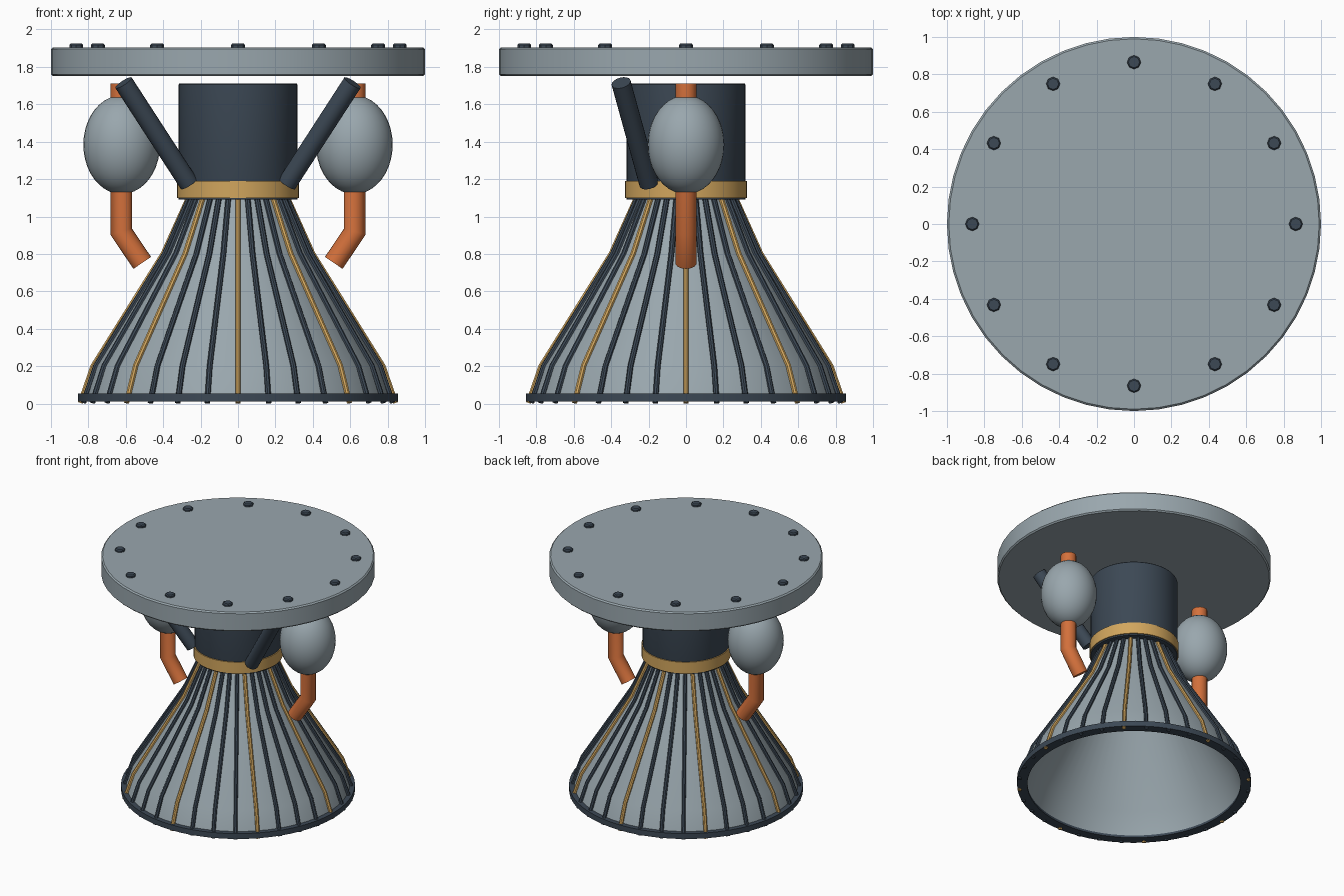
import bpy, bmesh, math
from mathutils import Vector

if "Cube" in bpy.data.objects:
    bpy.data.objects.remove(bpy.data.objects["Cube"])


def material(name, rgb):
    m = bpy.data.materials.new(name)
    m.diffuse_color = (*rgb, 1)
    m.use_nodes = True
    m.node_tree.nodes["Principled BSDF"].inputs["Base Color"].default_value = m.diffuse_color
    return m


GREY = material("pale_grey", (0.32, 0.385, 0.42))
DARK = material("dark_slate", (0.045, 0.065, 0.09))
GOLD = material("gold", (0.64, 0.38, 0.11))
ORANGE = material("copper_orange", (0.66, 0.165, 0.045))


def finish(name, bm, mat, angle=35):
    bmesh.ops.recalc_face_normals(bm, faces=bm.faces)
    mesh = bpy.data.meshes.new(name)
    bm.to_mesh(mesh)
    bm.free()
    mesh.materials.append(mat)
    obj = bpy.data.objects.new(name, mesh)
    bpy.context.collection.objects.link(obj)
    bpy.ops.object.select_all(action='DESELECT')
    obj.select_set(True)
    bpy.context.view_layer.objects.active = obj
    bpy.ops.object.shade_smooth_by_angle(angle=math.radians(angle))
    return obj


def lathe(name, profile, mat, sides=48, closed=False, at=(0, 0)):
    """Revolve (radius, z) points; closed makes a hollow ring, otherwise the ends are capped."""
    bm = bmesh.new()
    loops = []
    for r, z in profile:
        loops.append([bm.verts.new((at[0] + r * math.cos(2 * math.pi * i / sides),
                                    at[1] + r * math.sin(2 * math.pi * i / sides), z))
                      for i in range(sides)])
    pairs = list(zip(loops, loops[1:])) + ([(loops[-1], loops[0])] if closed else [])
    for a, b in pairs:
        for i in range(sides):
            j = (i + 1) % sides
            bm.faces.new((a[i], a[j], b[j], b[i]))
    if not closed:
        bm.faces.new(loops[0])
        bm.faces.new(loops[-1])
    return finish(name, bm, mat)


def tube(name, points, radius, mat, sides=20, phase=0.0):
    """Sweep a round section along points, mitred at the bends."""
    bm = bmesh.new()
    pts = [Vector(p) for p in points]
    dirs = [(b - a).normalized() for a, b in zip(pts, pts[1:])]
    side = dirs[0].cross(Vector((0.3, 1, 0.1)) if len(pts) == 2 else dirs[0].cross(dirs[1])).normalized()
    up = side.cross(dirs[0]).normalized()
    ring = [pts[0] + radius * (math.cos(a) * side + math.sin(a) * up)
            for a in (phase + 2 * math.pi * i / sides for i in range(sides))]
    loops = []
    for k, p in enumerate(pts):
        if k:
            d = dirs[k - 1]
            n = (d + dirs[k]).normalized() if k < len(dirs) else d
            ring = [v + d * ((p - v).dot(n) / d.dot(n)) for v in ring]
        loops.append([bm.verts.new(v) for v in ring])
    for a, b in zip(loops, loops[1:]):
        for i in range(sides):
            j = (i + 1) % sides
            bm.faces.new((a[i], a[j], b[j], b[i]))
    bm.faces.new(loops[0])
    bm.faces.new(loops[-1])
    return finish(name, bm, mat)


# Mounting plate with a ring of bolts
lathe("mounting_plate", [(0.99, 1.75), (1.0, 1.76), (1.0, 1.895), (0.99, 1.905)], GREY)
for i in range(12):
    a = math.radians(30 * i)
    lathe(f"bolt_{i}", [(0.037, 1.89), (0.037, 1.917), (0.03, 1.925)], DARK, 8,
          at=(0.865 * math.cos(a), 0.865 * math.sin(a)))

# Central chamber and collar
lathe("chamber", [(0.316, 1.09), (0.318, 1.095), (0.318, 1.705), (0.314, 1.71)], DARK)
lathe("collar", [(0.30, 1.10), (0.326, 1.10), (0.326, 1.19), (0.30, 1.19)], GOLD, closed=True)

# Hollow flared bell and its rim
bell = [(0.83, 0.015), (0.77, 0.20), (0.395, 0.80), (0.26, 1.10)]
inner = [(r - 0.045, z) for r, z in reversed(bell)]
lathe("bell", bell + inner, GREY, 64, closed=True)
lathe("bell_rim", [(0.78, 0.012), (0.855, 0.012), (0.855, 0.055), (0.78, 0.055)], DARK, 64, closed=True)

# Ribs running down the bell, every fourth one gold
rib_path = [(0.843, 0.004), (0.775, 0.20), (0.40, 0.80), (0.265, 1.10)]
for i in range(32):
    a = 2 * math.pi * i / 32
    tube(f"rib_{i}", [(r * math.cos(a), r * math.sin(a), z) for r, z in rib_path],
         0.015, GOLD if i % 4 == 0 else DARK, 8, math.pi / 8)

# Side tanks, feed pipes and front struts, mirrored left and right
for s, label in ((-1, "left"), (1, "right")):
    tank = [(max(0.001, 0.205 * math.sin(math.pi * k / 20)),
             1.384 - 0.264 * math.cos(math.pi * k / 20)) for k in range(21)]
    lathe(f"tank_{label}", tank, GREY, 32, at=(s * 0.622, 0))
    tube(f"feed_pipe_{label}", [(s * 0.625, 0, 1.71), (s * 0.625, 0, 0.92), (s * 0.512, 0, 0.752)],
         0.057, ORANGE)
    tube(f"strut_{label}", [(s * 0.612, -0.347, 1.715), (s * 0.262, -0.198, 1.175)], 0.052, DARK)
